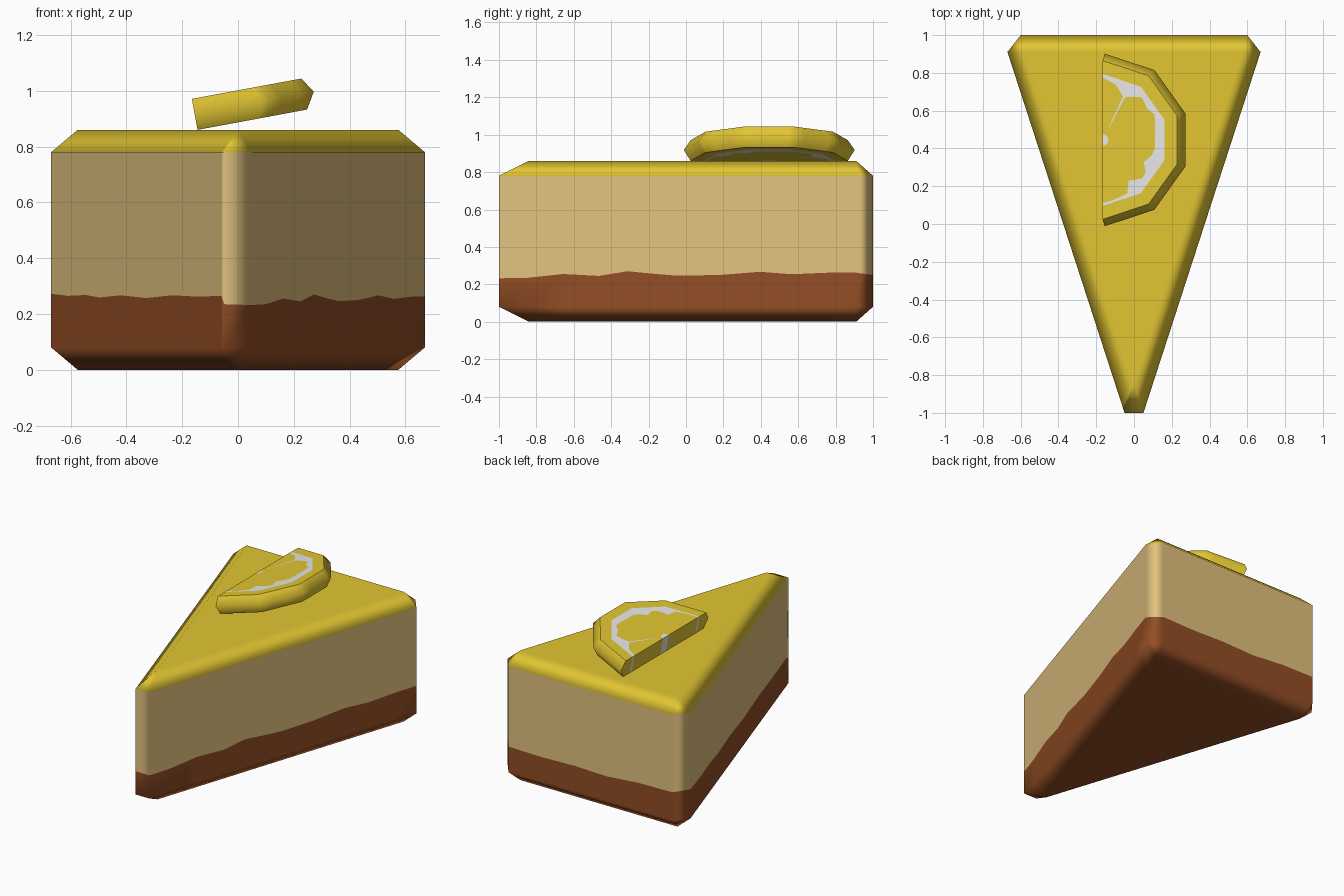
import bpy, bmesh, math
from mathutils import Vector, Matrix

if "Cube" in bpy.data.objects:
    bpy.data.objects.remove(bpy.data.objects["Cube"])


def material(name, rgb):
    m = bpy.data.materials.new(name)
    m.diffuse_color = (*rgb, 1)
    m.use_nodes = True
    m.node_tree.nodes["Principled BSDF"].inputs["Base Color"].default_value = m.diffuse_color
    return m


lemon = material("lemon yellow", (0.76, 0.56, 0.032))
cream = material("cream filling", (0.76, 0.54, 0.21))
crust = material("brown crust", (0.29, 0.075, 0.018))
pith = material("white pith", (0.84, 0.84, 0.84))


def finish(bm, name, mats):
    bmesh.ops.remove_doubles(bm, verts=bm.verts, dist=0.0005)
    bmesh.ops.recalc_face_normals(bm, faces=bm.faces)
    me = bpy.data.meshes.new(name)
    bm.to_mesh(me)
    bm.free()
    for m in mats:
        me.materials.append(m)
    ob = bpy.data.objects.new(name, me)
    bpy.context.collection.objects.link(ob)
    return ob


# ---- cake wedge: chamfered triangular block with a wavy crust line ----
A, B, C = (0.0, -0.84), (0.575, 0.91), (-0.575, 0.91)   # top and bottom face corners
right = [(0, .232), (.08, .235), (.18, .255), (.28, .245), (.36, .27), (.44, .255), (.5, .246),
         (.62, .25), (.73, .267), (.82, .254), (.92, .262), (1, .262)]
back = [(0, .25), (.2, .245), (.4, .252), (.6, .245), (.8, .265), (1, .268)]
left = [(0, .272), (.1, .265), (.2, .268), (.28, .259), (.4, .267), (.55, .257), (.7, .267),
        (.85, .262), (.985, .265), (1, .235)]
sides = [((0.05, -1), (0.67, 0.91), A, B, right),
         ((0.60, 1), (-0.60, 1), B, C, back),
         ((-0.67, 0.91), (-0.05, -1), C, A, left)]

bm = bmesh.new()
columns = []
for p, q, a, b, wave in sides:
    p, q, a, b = map(Vector, (p, q, a, b))
    for t, z in wave:
        o, i = p.lerp(q, t), a.lerp(b, t)
        columns.append([bm.verts.new((v.x, v.y, h)) for v, h in
                        ((i, 0), (o, 0.08), (o, z), (o, 0.78), (i, 0.86))])
row_material = [2, 2, 1, 0]
for k, c in enumerate(columns):
    d = columns[(k + 1) % len(columns)]
    for r in range(4):
        bm.faces.new((c[r], d[r], d[r + 1], c[r + 1])).material_index = row_material[r]
bm.faces.new([c[4] for c in columns]).material_index = 0
bm.faces.new([c[0] for c in columns]).material_index = 2
cake = finish(bm, "cake_wedge", [lemon, cream, crust])
for f in cake.data.polygons:
    f.use_smooth = True
wn = cake.modifiers.new("flat sides", 'WEIGHTED_NORMAL')
wn.weight = 100

# ---- lemon slice: half a ten-sided disc with a chevron rim ----
T = 0.113
# angle and inner radius of the ragged pith ring
ragged = [(-90, .335), (-79, .322), (-65, .313), (-57, .257), (-44, .293), (-37, .29), (-28, .25),
          (-18, .275), (-9, .285), (0, .28), (14, .29), (26, .31), (34.5, .291), (47, .308),
          (62, .255), (64.5, .255), (77, .303), (90, .328)]


def inner(a):
    for (a0, r0), (a1, r1) in zip(ragged, ragged[1:]):
        if a0 <= a <= a1:
            return r0 + (r1 - r0) * (a - a0) / (a1 - a0)


def decagon(a, r):
    c = math.cos(math.radians(18))
    return r * c / math.cos(math.radians((a + 90) % 36 - 18))


angles = sorted({a for a, _ in ragged} | {-54, -18, 18, 54})
bm = bmesh.new()


def ring_vert(a, r, z):
    t = math.radians(a)
    return bm.verts.new((r * math.cos(t), r * math.sin(t), z))


cols = []
for a in angles:
    radii = (0, 0.03, 0.075, inner(a), decagon(a, 0.349), decagon(a, 0.42))
    cols.append(([ring_vert(a, r, 0) for r in radii],
                 ring_vert(a, decagon(a, 0.457), T * 0.52),
                 [ring_vert(a, r, T) for r in radii]))

flat_rings = [1, 0, 0, 1, 0]       # core, pulp, pulp, pith, rind
for k in range(len(cols) - 1):
    (b0, m0, t0), (b1, m1, t1) = cols[k], cols[k + 1]
    for ring in (b0, b1), (t0, t1):
        for r in range(5):
            u, v = ring
            pts = (u[r], u[r + 1], v[r + 1], v[r])
            f = bm.faces.new(pts)
            membrane = angles[k] == 62 and r == 2
            f.material_index = 1 if membrane else flat_rings[r]
    for f in (bm.faces.new((b0[5], b1[5], m1, m0)), bm.faces.new((m0, m1, t1[5], t0[5]))):
        f.smooth = True
# straight cut face on both halves
for b, m, t in (cols[0], cols[-1]):
    for r in range(4):
        bm.faces.new((b[r], b[r + 1], t[r + 1], t[r])).material_index = flat_rings[r]
    bm.faces.new((b[4], b[5], m, t[5], t[4]))
bmesh.ops.dissolve_degenerate(bm, edges=bm.edges, dist=0.0001)
slice_ob = finish(bm, "lemon_slice", [lemon, pith])
slice_ob.matrix_world = (Matrix.Translation((-0.145, 0.445, 0.86))
                         @ Matrix.Rotation(math.radians(-10.5), 4, 'Y'))
